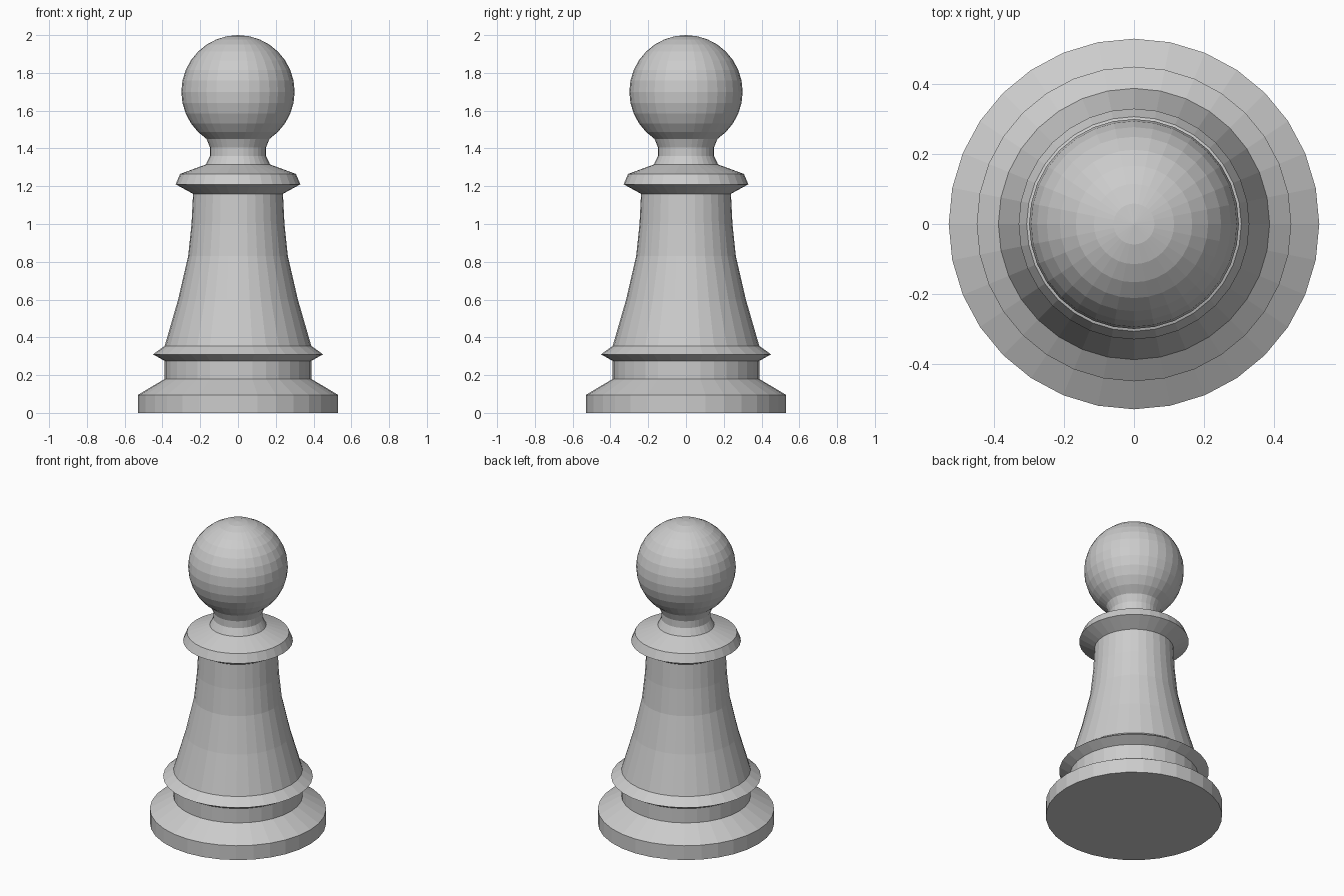
import bpy, bmesh, math

if "Cube" in bpy.data.objects:
    bpy.data.objects.remove(bpy.data.objects["Cube"])

SIDES = 32

grey = bpy.data.materials.new("light grey")
grey.diffuse_color = (0.6, 0.6, 0.6, 1)
grey.use_nodes = True
grey.node_tree.nodes["Principled BSDF"].inputs["Base Color"].default_value = grey.diffuse_color


def lathe(name, profile):
    """Revolve (radius, z) points, bottom to top, into a closed faceted solid."""
    bm = bmesh.new()
    rings = []
    for r, z in profile:
        if r < 1e-5:
            rings.append([bm.verts.new((0, 0, z))])
        else:
            rings.append([bm.verts.new((r * math.cos(2 * math.pi * i / SIDES),
                                        r * math.sin(2 * math.pi * i / SIDES), z))
                          for i in range(SIDES)])
    for low, high in zip(rings, rings[1:]):
        for i in range(SIDES):
            j = (i + 1) % SIDES
            if len(high) == 1:
                bm.faces.new((low[i], low[j], high[0]))
            else:
                bm.faces.new((low[i], low[j], high[j], high[i]))
    bm.faces.new(rings[0][::-1])
    bmesh.ops.recalc_face_normals(bm, faces=bm.faces)
    mesh = bpy.data.meshes.new(name)
    bm.to_mesh(mesh)
    bm.free()
    mesh.materials.append(grey)
    obj = bpy.data.objects.new(name, mesh)
    bpy.context.collection.objects.link(obj)


# Foot, lower band and sharp ring
foot = [(0.53, 0), (0.53, 0.095), (0.388, 0.18), (0.388, 0.275), (0.45, 0.31)]
# Tapering body
body = [(0.388, 0.355), (0.317, 0.6), (0.264, 0.83), (0.246, 1.0), (0.238, 1.16)]
# Collar and waisted neck
collar = [(0.33, 1.21), (0.307, 1.265), (0.17, 1.315), (0.148, 1.36), (0.148, 1.405)]
# Ball head, cut off where it meets the neck
head = [(0.3 * math.sin(a), 1.7 - 0.3 * math.cos(a))
        for a in (math.pi * k / 16 for k in range(3, 17))]

lathe("pawn", foot + body + collar + head)
